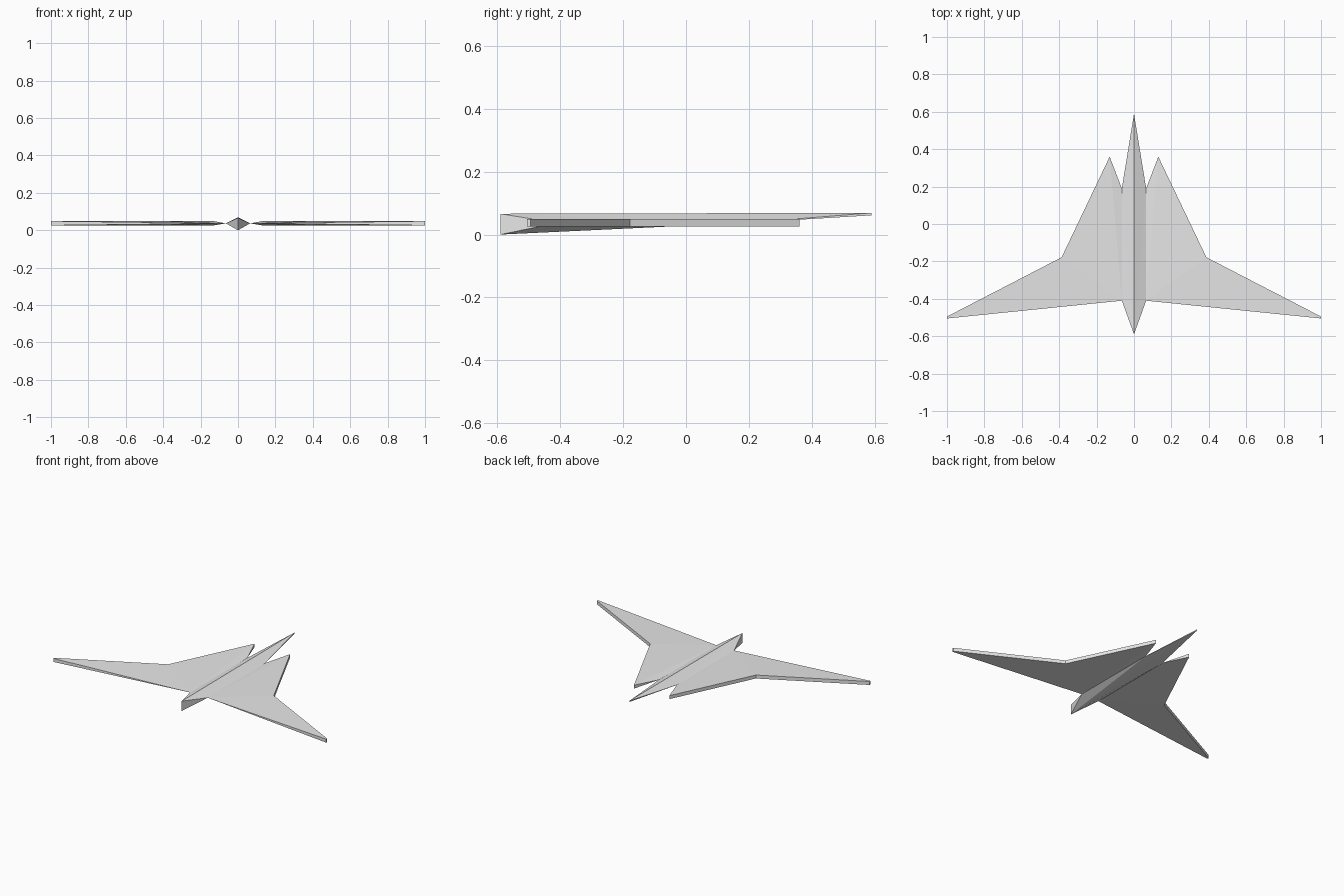
import bpy
import bmesh

cube = bpy.data.objects.get("Cube")
if cube:
    bpy.data.objects.remove(cube, do_unlink=True)

# Single grey finish
grey = bpy.data.materials.new("light_grey")
grey.use_nodes = True
colour = (0.8, 0.8, 0.8, 1)
grey.diffuse_color = colour
grey.node_tree.nodes["Principled BSDF"].inputs["Base Color"].default_value = colour


def make_part(name, points, faces):
    """Build a flat-faced part from named corner points."""
    bm = bmesh.new()
    verts = {key: bm.verts.new(co) for key, co in points.items()}
    for face in faces:
        bm.faces.new([verts[key] for key in face.split()])
    mesh = bpy.data.meshes.new(name)
    bm.to_mesh(mesh)
    bm.free()
    mesh.materials.append(grey)
    obj = bpy.data.objects.new(name, mesh)
    bpy.context.collection.objects.link(obj)
    return obj


ROOT_X, ROOT_Z = 0.065, 0.037
ROOT_FRONT, ROOT_BACK = -0.41, 0.19

# Diamond-section fuselage, half modelled and mirrored
fuselage = make_part("fuselage", {
    "front_top": (0, -0.59, 0.066),
    "front_low": (0, -0.59, 0),
    "back_top": (0, 0.59, 0.069),
    "back_low": (0, 0.59, 0.061),
    "side_front": (ROOT_X, ROOT_FRONT, ROOT_Z),
    "side_back": (ROOT_X, ROOT_BACK, ROOT_Z),
}, [
    "front_top side_front side_back",
    "front_top side_back back_top",
    "front_low side_back side_front",
    "front_low back_low side_back",
    "front_top front_low side_front",
    "side_back back_low back_top",
])
mirror = fuselage.modifiers.new("mirror", "MIRROR")
mirror.use_clip = True

# Wings: knife-thin at the root, full thickness along the outer edge
outline = {"a": (0.13, 0.36), "b": (0.387, -0.178), "c": (1, -0.495), "d": (1, -0.505)}
for name, side in (("left_wing", 1), ("right_wing", -1)):
    points = {
        "front": (side * ROOT_X, ROOT_FRONT, ROOT_Z),
        "back": (side * ROOT_X, ROOT_BACK, ROOT_Z),
    }
    for key, (x, y) in outline.items():
        points[key + "_top"] = (side * x, y, 0.049)
        points[key + "_low"] = (side * x, y, 0.026)

    faces = []
    for level in ("_top", "_low"):
        faces.append(f"front back a{level}")
        faces += [f"front {p}{level} {q}{level}" for p, q in ("ab", "bc", "cd")]
    faces += [f"{p}_top {p}_low {q}_low {q}_top" for p, q in ("ab", "bc", "cd")]
    faces += ["back a_low a_top", "front d_top d_low"]
    wing = make_part(name, points, faces)

    # Point every face outward
    bm = bmesh.new()
    bm.from_mesh(wing.data)
    bmesh.ops.recalc_face_normals(bm, faces=bm.faces)
    # The shared root edge carries two faces, so the shell is closed
    if bm.calc_volume(signed=True) < 0:
        bmesh.ops.reverse_faces(bm, faces=bm.faces)
    bm.to_mesh(wing.data)
    bm.free()

# Fuselage normals: top panels up, lower panels down, end panels outward
bm = bmesh.new()
bm.from_mesh(fuselage.data)
for face in bm.faces:
    face.normal_update()
    if face.normal.x < 0:
        face.normal_flip()
bm.to_mesh(fuselage.data)
bm.free()
